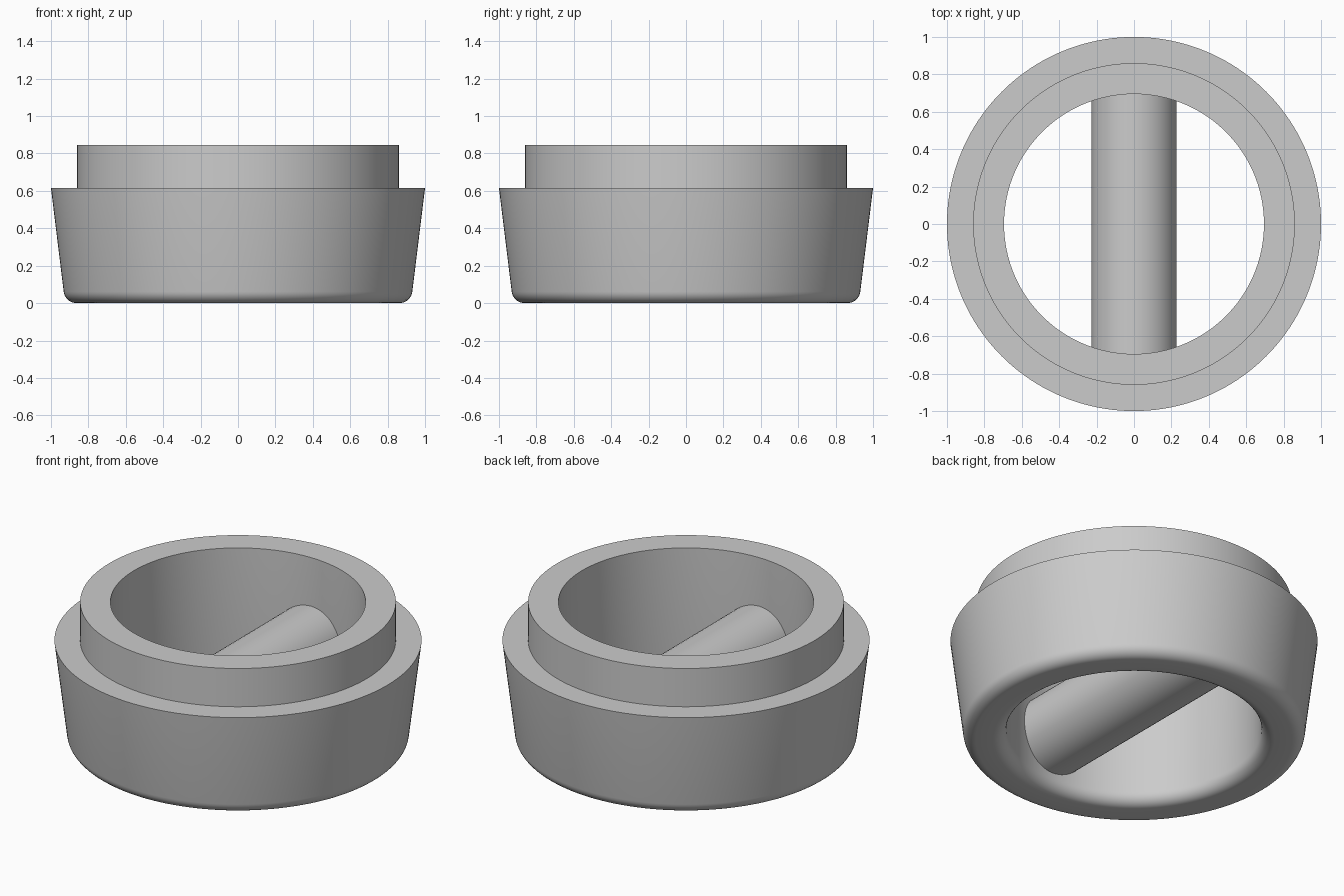
import bpy, bmesh
from math import sin, cos, pi, radians, tan
from mathutils import Matrix

cube = bpy.data.objects.get("Cube")
if cube:
    bpy.data.objects.remove(cube, do_unlink=True)

SEGMENTS = 160

grey = bpy.data.materials.new("plain_grey")
grey.use_nodes = True
grey.diffuse_color = (0.6, 0.6, 0.6, 1)
grey.node_tree.nodes["Principled BSDF"].inputs["Base Color"].default_value = (0.6, 0.6, 0.6, 1)


def finish(name, bm):
    """Turn a bmesh into a smooth-shaded object with sharp edges kept."""
    bmesh.ops.recalc_face_normals(bm, faces=bm.faces)
    mesh = bpy.data.meshes.new(name)
    bm.to_mesh(mesh)
    bm.free()
    mesh.materials.append(grey)
    obj = bpy.data.objects.new(name, mesh)
    bpy.context.collection.objects.link(obj)
    bpy.ops.object.select_all(action="DESELECT")
    obj.select_set(True)
    bpy.context.view_layer.objects.active = obj
    bpy.ops.object.shade_smooth_by_angle(angle=radians(30))
    return obj


def arc(r, z, radius, start, end, steps=8):
    """Points of a fillet in the (radius, height) plane, angles in degrees."""
    angles = [radians(start + (end - start) * i / steps) for i in range(steps + 1)]
    return [(r + radius * cos(a), z + radius * sin(a)) for a in angles]


def lathe(name, profile):
    """Spin a closed (radius, height) profile around the z axis."""
    bm = bmesh.new()
    rings = []
    for i in range(SEGMENTS):
        a = 2 * pi * i / SEGMENTS
        rings.append([bm.verts.new((r * cos(a), r * sin(a), z)) for r, z in profile])
    n = len(profile)
    for i in range(SEGMENTS):
        a, b = rings[i], rings[(i + 1) % SEGMENTS]
        for j in range(n):
            k = (j + 1) % n
            bm.faces.new((a[j], b[j], b[k], a[k]))
    return finish(name, bm)


# Stepped ring: tapered skirt, raised collar, rounded lower edges
hole, collar, rim = 0.695, 0.86, 1.0
step, top, fillet, taper = 0.615, 0.845, 0.07, 7
foot = rim - step * tan(radians(taper))
foot_center = foot - fillet * tan(radians(45 - taper / 2))
profile = arc(hole + fillet, fillet, fillet, 180, 270)
profile += arc(foot_center, fillet, fillet, 270, 360 - taper)
profile += [(rim, step), (collar, step), (collar, top), (hole, top)]
lathe("stepped_ring", profile)

# Round cross bar, its ends buried in the ring wall
bm = bmesh.new()
bmesh.ops.create_cone(
    bm, cap_ends=True, segments=64, radius1=0.228, radius2=0.228, depth=1.5,
    matrix=Matrix.Translation((0, 0, 0.325)) @ Matrix.Rotation(pi / 2, 4, "X"))
finish("cross_bar", bm)
